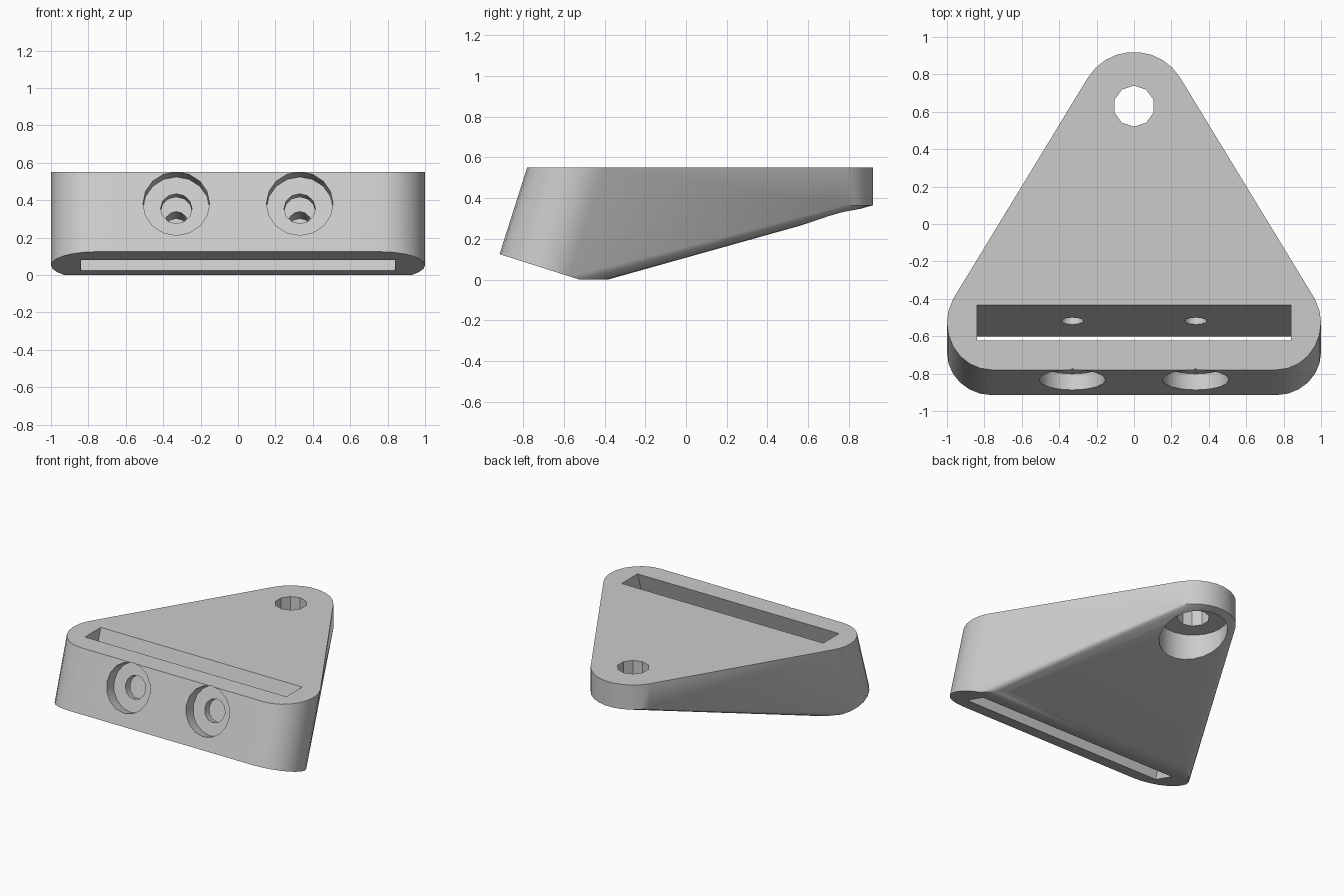
import bpy, bmesh
from math import pi, sin, cos
from mathutils import Matrix, Vector

if "Cube" in bpy.data.objects:
    bpy.data.objects.remove(bpy.data.objects["Cube"])

TOP = 0.55
TILT = 0.308
HOLE_Y = 0.63

# Tilted frame of the front slab: x across, y into the slab, z up its face
frame = Matrix.Translation((0, -0.915, 0.125)) @ Matrix.Rotation(-TILT, 4, 'X')
slab_up = frame.to_3x3() @ Vector((0, 0, 1))

grey = bpy.data.materials.new("light grey")
grey.use_nodes = True
colour = (0.6, 0.6, 0.6, 1)
grey.diffuse_color = colour
grey.node_tree.nodes["Principled BSDF"].inputs["Base Color"].default_value = colour


def make_object(name, bm):
    bmesh.ops.recalc_face_normals(bm, faces=bm.faces)
    mesh = bpy.data.meshes.new(name)
    bm.to_mesh(mesh)
    bm.free()
    mesh.materials.append(grey)
    obj = bpy.data.objects.new(name, mesh)
    bpy.context.collection.objects.link(obj)
    return obj


def cylinder(name, radius, start, end, sides, matrix):
    bm = bmesh.new()
    place = matrix @ Matrix.Translation((0, 0, (start + end) / 2))
    bmesh.ops.create_cone(bm, cap_ends=True, segments=sides, radius1=radius,
                          radius2=radius, depth=end - start, matrix=place)
    # first corner on the local x axis
    return make_object(name, bm)


# Body: hull of a tilted rounded slab and an upright rear boss
bm = bmesh.new()
for side in (1, -1):
    for i in range(13):
        a = -pi / 2 + pi * i / 12
        low = frame @ Vector((side * (0.76 + 0.24 * cos(a)), 0.24 + 0.24 * sin(a), 0))
        high = low + slab_up * ((TOP - low.z) / slab_up.z)
        high.z = TOP
        bm.verts.new(low)
        bm.verts.new(high)
for i in range(28):
    a = 2 * pi * (i + 0.5) / 28
    for z in (0.365, TOP):
        bm.verts.new((0.29 * cos(a), HOLE_Y + 0.29 * sin(a), z))
hull = bmesh.ops.convex_hull(bm, input=bm.verts)
spare = {v for v in hull["geom_interior"] + hull["geom_unused"]
         if isinstance(v, bmesh.types.BMVert)}
bmesh.ops.delete(bm, geom=list(spare), context='VERTS')

# Flat foot at ground level
bmesh.ops.bisect_plane(bm, geom=bm.verts[:] + bm.edges[:] + bm.faces[:],
                       plane_co=(0, 0, 0), plane_no=(0, 0, -1), clear_outer=True)
bmesh.ops.holes_fill(bm, edges=[e for e in bm.edges if e.is_boundary])
bmesh.ops.dissolve_limit(bm, angle_limit=0.005, verts=bm.verts, edges=bm.edges)
body = make_object("strap_bracket", bm)

# Strap slot
bm = bmesh.new()
bmesh.ops.create_cube(bm, size=1, matrix=frame @ Matrix.Translation((0, 0.24, 0.3))
                      @ Matrix.Diagonal((1.68, 0.18, 1.2, 1)))
cutters = [make_object("slot_cutter", bm)]

# Rear bolt hole with a counterbore from below
rear = Matrix.Translation((0, HOLE_Y, 0)) @ Matrix.Rotation(pi / 2, 4, 'Z')
cutters.append(cylinder("bolt_hole_cutter", 0.11, 0, 0.8, 10,
                        rear @ Matrix.Rotation(pi, 4, 'Z') @ Matrix.Rotation(pi / 10, 4, 'Z')))
cutters.append(cylinder("bolt_head_cutter", 0.235, 0, 0.42, 22, rear))

# Stepped screw holes in the front: head, shank, blind pilot
for x in (-0.33, 0.33):
    axis = frame @ Matrix.Translation((x, 0, 0.27)) @ Matrix.Rotation(-pi / 2, 4, 'X')
    for name, radius, start, end, sides in (("head", 0.178, -0.1, 0.09, 16),
                                            ("shank", 0.084, 0, 0.24, 12),
                                            ("pilot", 0.06, 0.25, 0.45, 12)):
        cutters.append(cylinder("screw_" + name + "_cutter", radius, start, end, sides, axis))

# Cut everything out and tidy up
bpy.ops.object.select_all(action='DESELECT')
bpy.context.view_layer.objects.active = body
body.select_set(True)
for cutter in cutters:
    cutter.hide_render = True
    mod = body.modifiers.new("cut", 'BOOLEAN')
    mod.operation = 'DIFFERENCE'
    mod.solver = 'EXACT'
    mod.object = cutter
    bpy.ops.object.modifier_apply(modifier=mod.name)
for cutter in cutters:
    bpy.data.objects.remove(cutter)

bpy.ops.object.shade_smooth_by_angle(angle=0.56)
